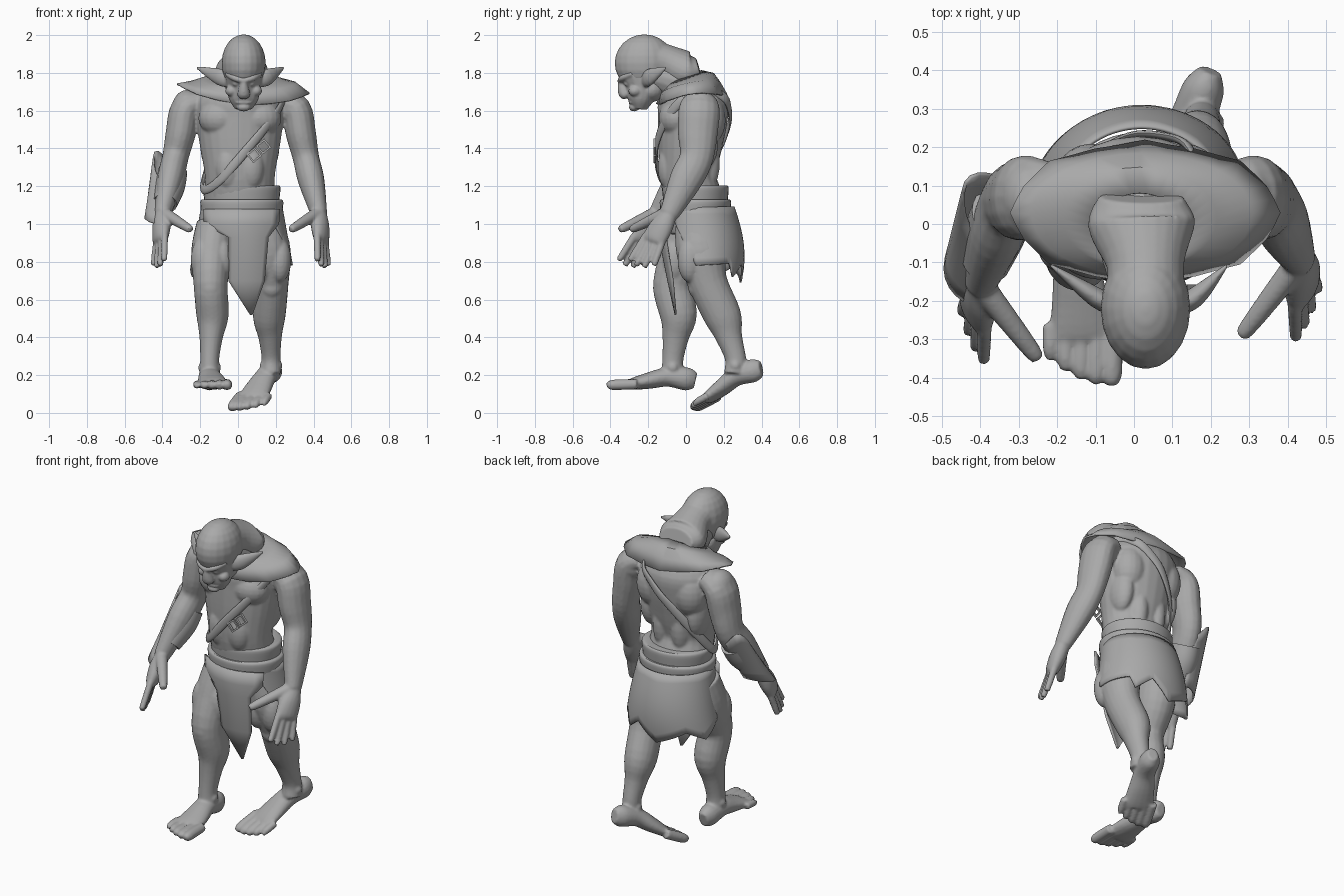
import bpy, bmesh
from math import sin, cos, pi, radians
from mathutils import Vector, Matrix

if "Cube" in bpy.data.objects:
    bpy.data.objects.remove(bpy.data.objects["Cube"])

grey = bpy.data.materials.new("plain_grey")
grey.use_nodes = True
grey.diffuse_color = (0.4, 0.4, 0.4, 1)
grey.node_tree.nodes["Principled BSDF"].inputs["Base Color"].default_value = grey.diffuse_color


def spline(points, steps=4):
    # smooth path through points (x, y, z, radius)
    path = [Vector(point) for point in points]
    path = [path[0]] + path + [path[-1]]
    result = []
    for a, b, c, d in zip(path, path[1:], path[2:], path[3:]):
        for k in range(steps):
            t = k / steps
            result.append((2 * b + (c - a) * t + (2 * a - 5 * b + 4 * c - d) * t * t
                           + (3 * b - a - 3 * c + d) * t ** 3) / 2)
    return result + [path[-1]]


def loft(bm, points, aspect=(1, 1), ref=(1, 0, 0), sides=16, matrix=Matrix()):
    # closed tube; the radius lies along ref, and aspect scales it across ref from start to end
    samples = spline(points)
    centres = [sample.xyz for sample in samples]
    last = len(samples) - 1
    rings = []
    for i, sample in enumerate(samples):
        tangent = (centres[min(i + 1, last)] - centres[max(i - 1, 0)]).normalized()
        side = Vector(ref(centres[i]) if callable(ref) else ref)
        side = (side - tangent * side.dot(tangent)).normalized()
        across = tangent.cross(side) * (aspect[0] + (aspect[1] - aspect[0]) * i / last)
        turns = [2 * pi * k / sides for k in range(sides)]
        rings.append([bm.verts.new(matrix @ (centres[i] + (side * cos(w) + across * sin(w)) * sample.w))
                      for w in turns])
    for lower, upper in zip(rings, rings[1:]):
        for k in range(sides):
            bm.faces.new((lower[k], lower[k - 1], upper[k - 1], upper[k]))
    bm.faces.new(rings[0])
    bm.faces.new(rings[-1])


def blob(bm, centre, radii):
    place = Matrix.Translation(centre) @ Matrix.Diagonal((*radii, 1))
    bmesh.ops.create_uvsphere(bm, u_segments=20, v_segments=12, radius=1, matrix=place)


def finish(name, bm, voxel=0, thickness=0):
    bmesh.ops.recalc_face_normals(bm, faces=bm.faces)
    mesh = bpy.data.meshes.new(name)
    bm.to_mesh(mesh)
    bm.free()
    part = bpy.data.objects.new(name, mesh)
    bpy.context.collection.objects.link(part)
    mesh.materials.append(grey)
    if thickness:
        solid = part.modifiers.new("thickness", "SOLIDIFY")
        solid.thickness, solid.offset = thickness, 0
    if voxel:
        merge = part.modifiers.new("merge", "REMESH")
        merge.mode, merge.voxel_size, merge.use_smooth_shade = "VOXEL", voxel, True
        soften = part.modifiers.new("soften", "SMOOTH")
        soften.factor, soften.iterations = 0.5, 3
    else:
        bpy.ops.object.select_all(action="DESELECT")
        part.select_set(True)
        bpy.context.view_layer.objects.active = part
        bpy.ops.object.shade_smooth_by_angle(angle=radians(40))


def sheet(name, rows, closed=False):
    # cloth or leather made from a grid of points
    bm = bmesh.new()
    grid = [[bm.verts.new(point) for point in row] for row in rows]
    for upper, lower in zip(grid, grid[1:]):
        for k in range(0 if closed else 1, len(upper)):
            bm.faces.new((upper[k - 1], upper[k], lower[k], lower[k - 1]))
    finish(name, bm, thickness=.01)


def lookup(table, key):
    # linear interpolation between the rows of a table
    for a, b in zip(table, table[1:]):
        if key <= b[0]:
            return Vector(a).lerp(Vector(b), (key - a[0]) / (b[0] - a[0]))


def arm(bm, side, shoulder, elbow, wrist):
    shoulder, elbow, wrist = Vector(shoulder), Vector(elbow), Vector(wrist)
    joints = [shoulder - Vector((side * .08, 0, -.04)), shoulder, shoulder.lerp(elbow, .5), elbow,
              elbow.lerp(wrist, .4), wrist]
    loft(bm, [(*joint, r) for joint, r in zip(joints, (.06, .08, .08, .07, .07, .043))], (1.4, 1.2))
    # palm
    knuckle = wrist + Vector((side * .01, -.08, -.13))
    tip = wrist + Vector((side * .02, -.15, -.27))
    thumb = wrist + Vector((side * -.15, -.2, -.08))
    along = (tip - knuckle).normalized()
    spread = Vector((side * -.4, -.8, .35))
    spread = (spread - along * spread.dot(along)).normalized()
    palm = [(*wrist, .045), (*wrist.lerp(knuckle, .5), .065), (*knuckle, .068), (*(knuckle + along * .02), .06)]
    loft(bm, palm, (.9, .3), ref=spread)
    # four fingers and a thumb
    for i, extra in enumerate((-.03, 0, .01, 0)):
        root = knuckle + spread * (i - 1.5) * .034
        end = tip + spread * (i - 1.5) * .046 + along * extra
        loft(bm, [(*root, .02), (*root.lerp(end, .9), .017), (*end, .01)], sides=10)
    root = wrist + spread * .02
    loft(bm, [(*root, .034), (*root.lerp(thumb, .9), .023), (*thumb, .01)], ref=(0, 0, 1))


# torso profile: height, centre depth, half width
TORSO = [(.95, .06, .18), (1.1, .05, .19), (1.25, .01, .185), (1.4, .02, .21), (1.55, .035, .23),
         (1.66, .04, .23), (1.76, .04, .15)]

# torso, neck and arms merged into one skin
bm = bmesh.new()
loft(bm, [(.01, y, z, r) for z, y, r in TORSO], (.8, .8), sides=24)
loft(bm, [(.01, .07, 1.67, .13), (.02, -.03, 1.75, .12), (.03, -.2, 1.8, .08)], (.8, 1))
for s in (-1, 1):
    blob(bm, (.01 + s * .1, -.05, 1.56), (.12, .095, .1))
    blob(bm, (.01 + s * .12, .11, 1.55), (.1, .1, .14))
    blob(bm, (.01 + s * .15, .08, 1.42), (.06, .09, .14))
    blob(bm, (.01 + s * .06, .1, 1.33), (.06, .08, .17))
    blob(bm, (.01 + s * .06, -.09, 1.3), (.07, .06, .12))
    blob(bm, (.01 + s * .28, .07, 1.61), (.08, .1, .1))
arm(bm, 1, (.305, .07, 1.61), (.36, .055, 1.35), (.43, -.09, 1.05))
arm(bm, -1, (-.275, .07, 1.61), (-.33, .055, 1.36), (-.4, -.15, 1.05))
finish("upper_body", bm, voxel=.008)


def foot(bm, matrix):
    # heel at the origin, toes towards -y, big toe on +x
    sole = [(0, .05, .05, .03), (0, 0, .06, .055), (0, -.1, .07, .06), (.01, -.2, .05, .075), (.016, -.3, .03, .088)]
    loft(bm, sole, (1.4, .3), matrix=matrix)
    for i in range(5):
        x, y, r = .092 - i * .04, .004 * i * i - .418, .028 - i * .002
        loft(bm, [(x, -.26, .032, r), (x, y + .03, .028, r), (x, y, .02, r / 2)], sides=12, matrix=matrix)


def leg(name, hip, thigh, knee, calf, ankle, matrix):
    hip, thigh, knee, calf, ankle = map(Vector, (hip, thigh, knee, calf, ankle))
    joints = [hip, thigh, knee, calf, calf.lerp(ankle, .5), ankle, ankle - Vector((0, 0, .08))]
    bm = bmesh.new()
    loft(bm, [(*joint, r) for joint, r in zip(joints, (.1, .11, .09, .086, .062, .05, .055))], (1.2, 1.1), sides=20)
    blob(bm, knee + Vector((0, -.055, -.02)), (.058, .05, .065))
    blob(bm, calf + Vector((0, .022, 0)), (.08, .07, .11))
    for s in (-1, 1):
        blob(bm, thigh + Vector((s * .05, -.06, -.04)), (.062, .065, .12))
        blob(bm, ankle + Vector((s * .035, 0, -.04)), (.025, .03, .03))
    foot(bm, matrix)
    finish(name, bm, voxel=.008)


# legs in mid stride, the left one pushing off behind
leg("right_leg", (-.12, .04, 1), (-.138, 0, .85), (-.145, -.07, .68), (-.135, -.04, .52), (-.15, -.07, .28),
    Matrix.Translation((-.15, 0, .12)))
push = Matrix.Rotation(radians(-21), 4, "Z") @ Matrix.Rotation(radians(24), 4, "X")
leg("left_leg", (.14, .06, 1), (.17, .08, .85), (.178, .115, .69), (.165, .195, .51), (.175, .262, .29),
    Matrix.Translation((.19, .375, .168)) @ push @ Matrix.Diagonal((-1, 1, 1, 1)))

# head: skull, face wedge, nose, chin, lips, then paired eyes, cheeks, brows and ears
HX = .03
bm = bmesh.new()
blob(bm, (HX, -.22, 1.85), (.105, .145, .14))
loft(bm, [(HX, -.25, 1.8, .1), (HX, -.235, 1.74, .092), (HX, -.24, 1.66, .078), (HX, -.245, 1.608, .045)], (1.1, .8))
blob(bm, (HX, -.19, 1.71), (.088, .08, .065))
loft(bm, [(HX, -.34, 1.765, .015), (HX, -.325, 1.69, .034), (HX, -.312, 1.673, .024)], (1.4, .5))
blob(bm, (HX, -.275, 1.618), (.036, .027, .022))
for z in (1.642, 1.658):
    blob(bm, (HX, -.285, z), (.045, .02, .009))
for s in (-1, 1):
    blob(bm, (HX + s * .04, -.312, 1.742), (.018, .015, .013))
    blob(bm, (HX + s * .065, -.27, 1.705), (.032, .035, .03))
    loft(bm, [(HX, -.35, 1.757, .014), (HX + s * .05, -.335, 1.773, .016), (HX + s * .09, -.285, 1.795, .012)],
         ref=(0, 0, 1))
    loft(bm, [(HX + s * .07, -.22, 1.755, .035), (HX + s * .13, -.19, 1.78, .044),
              (.012 + s * .232, -.105, 1.828, .006)], (.6, .6), ref=(0, 0, 1))
finish("head", bm, voxel=.006)

# hood over skull and flared nape
bm = bmesh.new()
blob(bm, (HX, -.22, 1.852), (.117, .158, .152))
loft(bm, [(HX, -.2, 1.87, .11), (HX, -.11, 1.86, .1), (.02, 0, 1.81, .14), (.02, .07, 1.82, .11)], (1.1, .55), sides=24)
finish("hood", bm, voxel=.007)

# shoulder mantle lying close to the chest and back
rows = [[], [], [], []]
for k in range(32):
    c, s = cos(pi * k / 16), sin(pi * k / 16)
    jag = .01 * (k % 4 == 0)
    rows[0].append((.015 + .115 * c, .1 * s - .02, 1.77 + .04 * s))
    rows[1].append((.015 + .2 * c, .015 + .13 * s, 1.75 + .045 * s + .01 * abs(c)))
    rows[2].append((.02 + .285 * c, .025 + .155 * s, 1.715 + .03 * s + .03 * abs(c)))
    rows[3].append((.028 + (.34 + jag) * c, .03 + (.175 + jag) * s, 1.66 + .025 * s + .055 * c * c - .025 * c))
sheet("shoulder_mantle", rows, closed=True)

# belt bands
for name, z, r in (("lower_belt", 1.055, .22), ("upper_belt", 1.13, .205)):
    bm = bmesh.new()
    loft(bm, [(.02, .05, z, r - .006), (.02, .05, z + .06, r), (.02, .05, z + .075, r - .01)], (.86, .86), sides=36)
    finish(name, bm)

# ragged loincloth wrapped round the back: hem heights by angle
HEM = [(-40, 1), (-10, .78), (40, .79), (50, .72), (70, .79), (95, .69), (135, .77), (160, .72), (190, .8), (220, 1)]
rows = []
for v in range(9):
    row = []
    for angle in range(-40, 221, 5):
        z = 1.09 + (lookup(HEM, angle)[1] - 1.09) * v / 8
        drop = (1.15 - z) / .45
        bulge = sin(2.2 * drop)
        a = radians(angle)
        row.append((.02 + (.2 + .08 * drop) * cos(a), .05 + .04 * bulge + (.18 + .035 * bulge) * sin(a), z))
    rows.append(row)
sheet("back_loincloth", rows)

# pointed front flap: height, left edge, right edge
rows = []
for z, left, right in ((1.08, -.18, .22), (1, -.18, .215), (.93, -.05, .16), (.7, -.05, .14), (.52, .065, .075)):
    across = [left + (right - left) * k / 10 for k in range(11)]
    rows.append([(x, 2 * (x - HX) ** 2 - .14 + max(0, .93 - z) / 5, z) for x in across])
sheet("front_flap", rows)

# strap from left shoulder to right hip, following the torso
path = []
for k in range(25):
    c, s = cos(pi * k / 12), sin(pi * k / 12)
    z = 1.45 + .25 * c + .1 * s
    _, y, r = lookup(TORSO, z)
    path.append((.01 + (r + .014) * c, y + (r * .8 + .014) * s, z, .01))
bm = bmesh.new()
loft(bm, path, (2.4, 2.4), ref=lambda p: (p.x, p.y - HX, 0), sides=12)
finish("chest_strap", bm)

# paired square buckles, four bars each
bm = bmesh.new()
for x, z in ((.085, 1.365), (.135, 1.41)):
    for quarter in range(4):
        turn = Matrix.Rotation(radians(90 * quarter - 40), 4, "Y")
        bar = Matrix.Translation((0, 0, .025)) @ Matrix.Diagonal((.06, .014, .01, 1))
        bmesh.ops.create_cube(bm, size=1, matrix=Matrix.Translation((x, -.165, z)) @ turn @ bar)
finish("strap_buckles", bm)

# right forearm bracer: cuff and flared outer plate
bm = bmesh.new()
loft(bm, [(-.345, .03, 1.28, .077), (-.36, -.02, 1.2, .079), (-.385, -.1, 1.11, .063)], (1.1, 1.1), sides=24)
finish("bracer_cuff", bm)
rows = []
for v in range(7):
    t = v / 6
    row = []
    for angle in range(-105, 106, 15):
        a = radians(angle)
        peak = max(0, cos(a - .6)) ** 3 * (1 - t) * .1
        r = .084 + .012 * t
        row.append((-.355 - .04 * t - r * cos(a) - peak * .1, .035 - .15 * t + r * sin(a) + peak * .3,
                    1.27 - .24 * t + peak + .03 * sin(a)))
    rows.append(row)
sheet("bracer_plate", rows)
